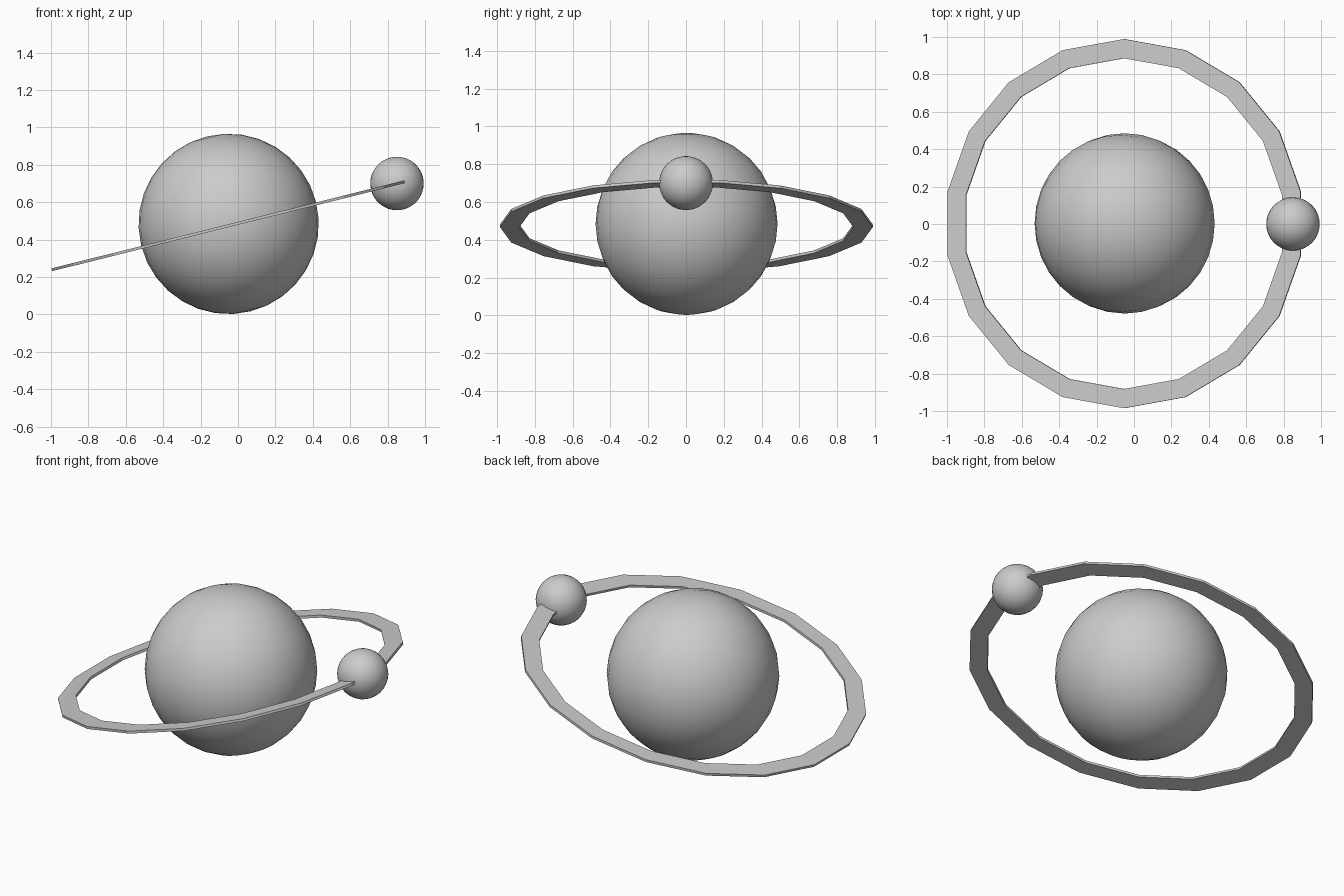
import bpy, bmesh, math
from mathutils import Matrix, Vector

if "Cube" in bpy.data.objects:
    bpy.data.objects.remove(bpy.data.objects["Cube"])

TILT = math.radians(-14)          # ring plane rises towards +x
grey = bpy.data.materials.new("grey")
grey.diffuse_color = (0.6, 0.6, 0.6, 1)
grey.use_nodes = True
grey.node_tree.nodes["Principled BSDF"].inputs["Base Color"].default_value = grey.diffuse_color


def make_object(name, bm, centre):
    bm.transform(Matrix.Translation(centre) @ Matrix.Rotation(TILT, 4, 'Y'))
    bmesh.ops.recalc_face_normals(bm, faces=bm.faces)
    mesh = bpy.data.meshes.new(name)
    bm.to_mesh(mesh)
    bm.free()
    mesh.materials.append(grey)
    obj = bpy.data.objects.new(name, mesh)
    bpy.context.collection.objects.link(obj)
    return obj


def ball(name, centre, radius):
    bm = bmesh.new()
    bmesh.ops.create_uvsphere(bm, u_segments=32, v_segments=16, radius=radius)
    for f in bm.faces:
        f.smooth = True
    return make_object(name, bm, centre)


def flat_ring(name, centre, outer, inner, thickness, sides):
    bm = bmesh.new()
    h = thickness / 2
    section = [(outer, -h), (outer, h), (inner, h), (inner, -h)]
    loops = []
    for i in range(sides):
        a = 2 * math.pi * (i + 0.5) / sides
        loops.append([bm.verts.new((r * math.cos(a), r * math.sin(a), z))
                      for r, z in section])
    for i in range(sides):
        p, q = loops[i], loops[(i + 1) % sides]
        for j in range(4):
            k = (j + 1) % 4
            bm.faces.new((p[j], q[j], q[k], p[k]))
    return make_object(name, bm, centre)


# Large central sphere
ball("planet", Vector((-0.05, 0.003, 0.484)), 0.482)
# Small sphere riding on the ring
ball("moon", Vector((0.85, 0.0, 0.70)), 0.143)
# Tilted faceted orbit band
flat_ring("orbit_ring", Vector((-0.052, 0.002, 0.474)), 0.987, 0.884, 0.015, 18)
